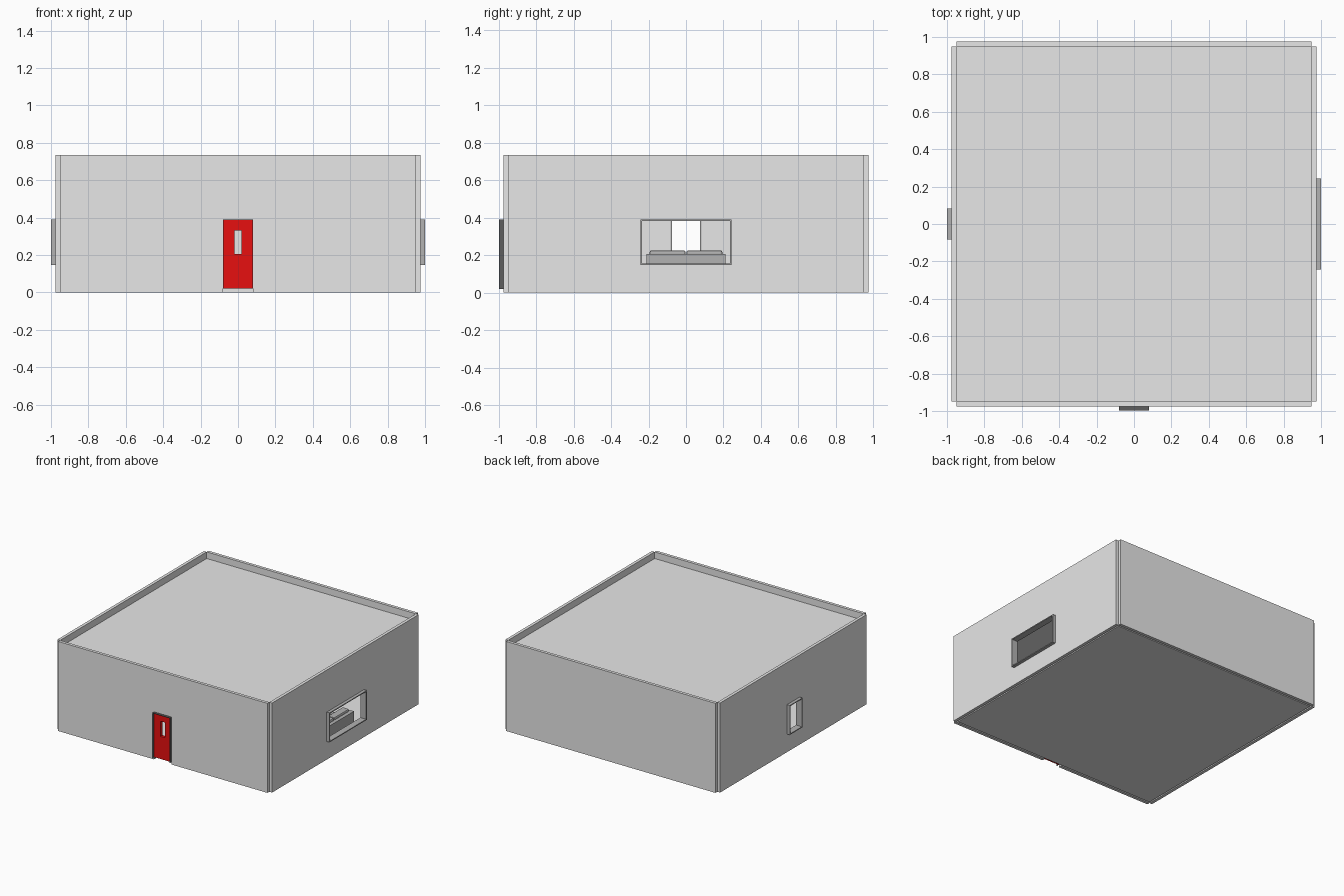
import bpy

if "Cube" in bpy.data.objects:
    bpy.data.objects.remove(bpy.data.objects["Cube"])


def material(name, rgb):
    m = bpy.data.materials.new(name)
    m.diffuse_color = (*rgb, 1)
    m.use_nodes = True
    m.node_tree.nodes["Principled BSDF"].inputs["Base Color"].default_value = m.diffuse_color
    return m


LIGHT = material("light grey", (0.8, 0.8, 0.8))
MID = material("mid grey", (0.45, 0.45, 0.45))
DARK = material("dark grey", (0.11, 0.11, 0.11))
RED = material("red", (0.8, 0.005, 0.005))


def boxes(name, mat, *parts, bevel=0.0):
    """One object made of axis-aligned boxes (x0, x1, y0, y1, z0, z1)."""
    verts, faces = [], []
    for x0, x1, y0, y1, z0, z1 in parts:
        n = len(verts)
        verts += [(x, y, z) for z in (z0, z1) for y in (y0, y1) for x in (x0, x1)]
        for f in ((0, 2, 3, 1), (4, 5, 7, 6), (0, 1, 5, 4),
                  (2, 6, 7, 3), (0, 4, 6, 2), (1, 3, 7, 5)):
            faces.append([n + i for i in f])
    me = bpy.data.meshes.new(name)
    me.from_pydata(verts, [], faces)
    me.materials.append(mat)
    ob = bpy.data.objects.new(name, me)
    bpy.context.collection.objects.link(ob)
    if bevel:
        mod = ob.modifiers.new("round", 'BEVEL')
        mod.width, mod.segments = bevel, 2
    return ob


def ring(a, b, c, d):
    """Rectangles (u0, u1, v0, v1) between outer size a..b, c..d and a hole."""
    (u0, u1, v0, v1), (h0, h1, k0, k1) = a + b, c + d
    rects = [(u0, h0, v0, v1), (h1, u1, v0, v1), (h0, h1, v0, k0), (h0, h1, k1, v1)]
    return [r for r in rects if r[1] - r[0] > 1e-6 and r[3] - r[2] > 1e-6]


OUT, IN, H = 0.975, 0.95, 0.735     # outer and inner wall planes, wall height
FRONT = 0.997                       # outer plane of the frames
Z0, Z1 = 0.148, 0.39                # window sill and head
T = 0.008                           # frame width

# four wall panels, leaving the corner squares open
boxes("back_wall", LIGHT, (-IN, IN, IN, OUT, 0, H))
boxes("front_wall", LIGHT, *[(u0, u1, -OUT, -IN, v0, v1) for u0, u1, v0, v1 in
                             ring((-IN, IN), (0, H), (-0.08, 0.08), (0, Z1))])

# side walls with window holes and projecting frames
for side, s, w in (("left", -1, 0.082), ("right", 1, 0.242)):
    def span(a, b):
        return (a, b) if s > 0 else (-b, -a)
    boxes(side + "_wall", LIGHT, *[(*span(IN, OUT), *r) for r in
                                   ring((-IN, IN), (0, H), (-w, w), (Z0, Z1))])
    boxes(side + "_window_frame", MID,
          *[(*span(IN - 0.002, 1.0), *r) for r in
            ring((-w, w), (Z0, Z1), (-w + T, w - T), (Z0 + T, Z1 - T))])

# floor slab and sunken flat roof
boxes("floor", LIGHT, (-0.94, 0.94, -0.94, 0.94, 0, 0.02))
boxes("roof", LIGHT, (-0.948, 0.948, -0.948, 0.948, 0.656, 0.682))

# red door with a narrow opening, in a dark frame
boxes("door", RED, *[(u0, u1, -OUT - 0.002, -IN, v0, v1) for u0, u1, v0, v1 in
                     ring((-0.077, 0.077), (0.02, 0.387), (-0.02, 0.02), (0.205, 0.33))])
boxes("door_frame", DARK, *[(u0, u1, -FRONT, -IN, v0, v1) for u0, u1, v0, v1 in
                            ring((-0.08, 0.08), (0.02, Z1), (-0.077, 0.077), (0.02, 0.387))])

# sofa with its back to the right window
boxes("sofa_body", MID,
      (0.86, 0.905, -0.212, 0.212, 0.03, 0.205),
      (0.68, 0.86, -0.17, 0.17, 0.03, 0.09),
      (0.68, 0.86, -0.212, -0.17, 0.03, 0.15),
      (0.68, 0.86, 0.17, 0.212, 0.03, 0.15))
boxes("sofa_feet", DARK, *[(x, x + 0.02, y - 0.01, y + 0.01, 0.02, 0.03)
                           for x in (0.69, 0.875) for y in (-0.19, 0.19)])
boxes("sofa_cushions", MID,
      *[(x0, x1, y, y + 0.165, z0, z1) for y in (-0.167, 0.002)
        for x0, x1, z0, z1 in ((0.675, 0.86, 0.09, 0.12),)], bevel=0.008)
boxes("sofa_back_cushions", MID,
      *[(0.815, 0.875, y, y + 0.192, 0.12, 0.225) for y in (-0.194, 0.002)], bevel=0.01)
